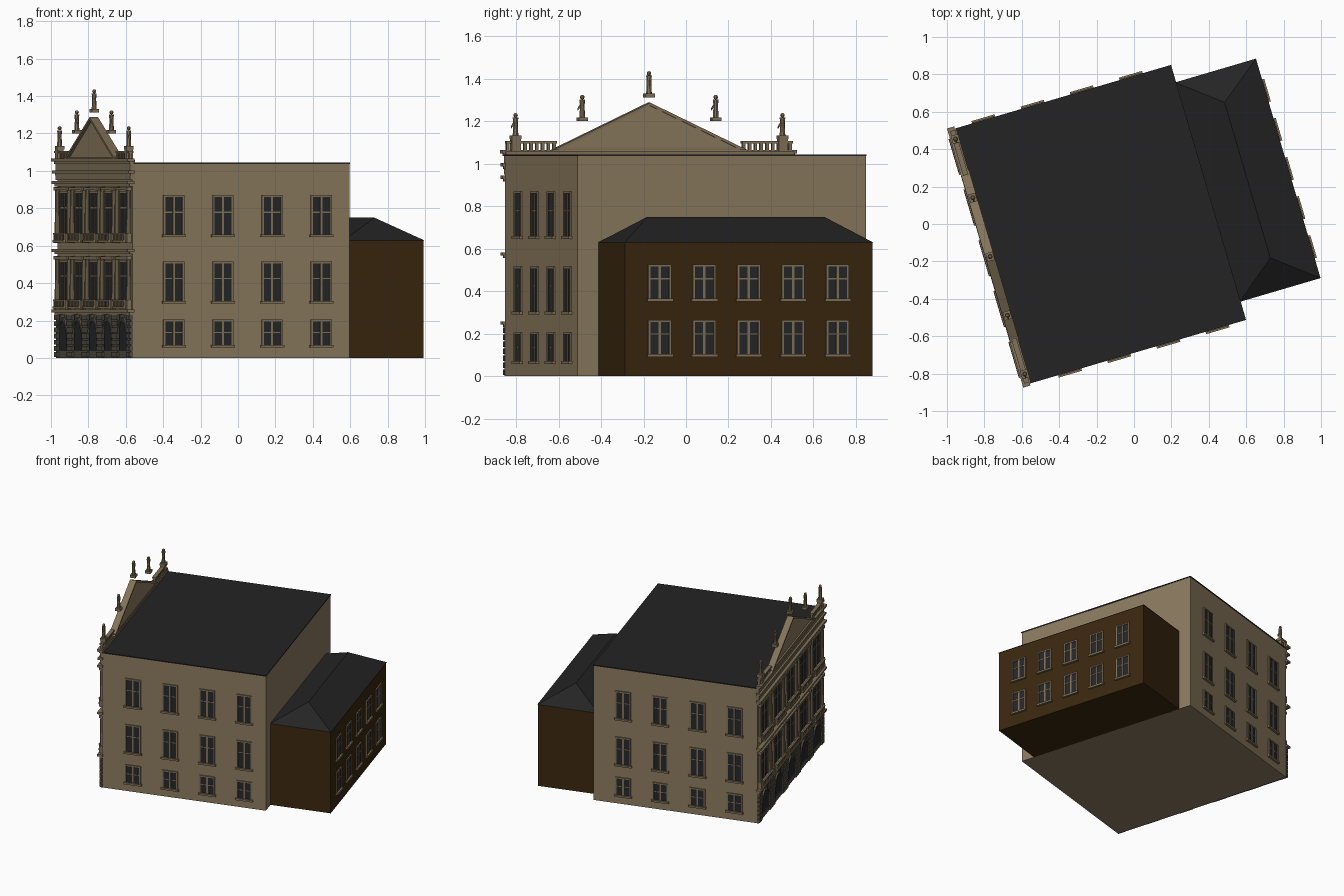
import bpy, bmesh
from math import radians, sin, cos, pi
from mathutils import Matrix, Vector

if "Cube" in bpy.data.objects:
    bpy.data.objects.remove(bpy.data.objects["Cube"])

TURN = Matrix.Rotation(radians(16.4), 4, 'Z')   # whole building stands turned


def material(name, rgb):
    m = bpy.data.materials.new(name)
    m.use_nodes = True
    m.diffuse_color = (*rgb, 1)
    m.node_tree.nodes["Principled BSDF"].inputs["Base Color"].default_value = (*rgb, 1)
    return m


SAND = material("sand_wall", (0.262, 0.198, 0.114))
TRIM = material("sand_trim", (0.225, 0.17, 0.1))
STONE = material("dark_stone", (0.085, 0.077, 0.054))
BROWN = material("brown_brick", (0.043, 0.02, 0.005))
ROOF = material("dark_roof", (0.0175, 0.0175, 0.018))
GLASS = material("dark_glass", (0.018, 0.02, 0.023))


def wall(ox, oy, tx, ty):
    """Wall space: x runs along the wall, y points outward, z is up."""
    return Matrix(((tx, ty, 0, ox), (ty, -tx, 0, oy), (0, 0, 1, 0), (0, 0, 0, 1)))


class Part:
    def __init__(self, name, mat, space=None):
        self.name, self.mat = name, mat
        self.space = space or Matrix.Identity(4)
        self.bm = bmesh.new()

    def box(self, x0, x1, y0, y1, z0, z1):
        size = Matrix.Diagonal((x1 - x0, y1 - y0, z1 - z0, 1))
        mid = Matrix.Translation(((x0 + x1) / 2, (y0 + y1) / 2, (z0 + z1) / 2))
        bmesh.ops.create_cube(self.bm, size=1, matrix=self.space @ mid @ size)

    def prism(self, pts, y0, y1):
        a, b = [[self.bm.verts.new(self.space @ Vector((x, y, z))) for x, z in pts] for y in (y0, y1)]
        self.bm.faces.new(a)
        self.bm.faces.new(b)
        for i in range(len(a)):
            j = (i + 1) % len(a)
            self.bm.faces.new((a[i], a[j], b[j], b[i]))

    def cone(self, x, y, z0, z1, r0, r1, n=10):
        bmesh.ops.create_cone(self.bm, cap_ends=True, segments=n, radius1=r0, radius2=r1, depth=z1 - z0,
                              matrix=self.space @ Matrix.Translation((x, y, (z0 + z1) / 2)))

    def ball(self, x, y, z, r):
        bmesh.ops.create_uvsphere(self.bm, u_segments=8, v_segments=6, radius=r,
                                  matrix=self.space @ Matrix.Translation((x, y, z)))

    def done(self):
        bmesh.ops.recalc_face_normals(self.bm, faces=self.bm.faces)
        me = bpy.data.meshes.new(self.name)
        self.bm.to_mesh(me)
        self.bm.free()
        me.materials.append(self.mat)
        ob = bpy.data.objects.new(self.name, me)
        bpy.context.collection.objects.link(ob)
        ob.matrix_world = TURN


def window(glass, trim, x, w, z0, z1, split, frame=0.005):
    h = w / 2
    glass.box(x - h, x + h, -0.004, 0.003, z0, z1)
    for sx in (-h, h):
        trim.box(x + sx - frame, x + sx + frame, -0.004, 0.008, z0, z1)
    trim.box(x - h - frame, x + h + frame, -0.004, 0.008, z1 - frame, z1 + frame)
    trim.box(x - 0.006, x + 0.006, -0.004, 0.006, z0, z1)
    zs = z0 + (z1 - z0) * split
    trim.box(x - h, x + h, -0.004, 0.005, zs - 0.003, zs + 0.003)
    trim.box(x - h - 0.012, x + h + 0.012, -0.004, 0.016, z0 - 0.014, z0)


# Main block and its flat roof
main = Part("main_block", SAND)
main.box(-0.783, 0.427, -0.658, 0.757, 0, 1.036)
main.done()
roof = Part("main_roof", ROOF)
roof.box(-0.783, 0.43, -0.661, 0.76, 1.036, 1.044)
roof.done()

# Rear annex with hipped roof
annex = Part("annex_block", BROWN)
annex.box(0.42, 0.871, -0.555, 0.66, 0, 0.63)
annex.done()
hip = Part("annex_roof", ROOF)
eave = [hip.bm.verts.new((x, y, 0.628)) for x, y in ((0.425, -0.559), (0.875, -0.559), (0.875, 0.664), (0.425, 0.664))]
r0, r1 = [hip.bm.verts.new((0.648, y, 0.75)) for y in (-0.38, 0.487)]
for f in ((eave[0], eave[1], r0), (eave[1], eave[2], r1, r0), (eave[2], eave[3], r1),
          (eave[3], eave[0], r0, r1), eave):
    hip.bm.faces.new(f)
hip.done()

# Windows on the two side walls and the annex rear
SIDE_ROWS = ((0.07, 0.2, 0.5), (0.305, 0.51, 0.58), (0.66, 0.865, 0.58))
ANNEX_ROWS = ((0.105, 0.26, 0.6), (0.365, 0.52, 0.6))
for label, space, xs, rows, w in (
        ("right_side", wall(0, -0.658, 1, 0), [-0.553 + 0.274 * i for i in range(4)], SIDE_ROWS, 0.105),
        ("left_side", wall(-0.345, 0.757, -1, 0), [-0.553 + 0.274 * i for i in range(4)], SIDE_ROWS, 0.105),
        ("annex", wall(0.871, 0, 0, 1), [-0.386 + 0.218 * i for i in range(5)], ANNEX_ROWS, 0.102)):
    glass = Part(label + "_window_glass", GLASS, space)
    trim = Part(label + "_window_frames", TRIM, space)
    for x in xs:
        for z0, z1, split in rows:
            window(glass, trim, x, w, z0, z1, split)
    glass.done()
    trim.done()

# Decorated facade: five bays
FACE = wall(-0.783, 0.05, 0, 1) @ Matrix.Diagonal((1, -1, 1, 1))
if (FACE.to_3x3() @ Vector((0, 1, 0))).x > 0:
    FACE = FACE @ Matrix.Diagonal((1, -1, 1, 1))
BAYS = [0.283 * i for i in range(-2, 3)]
HALF = 0.708


def arc(x, z, r):
    return [(x + r * cos(pi * i / 10), z + r * sin(pi * i / 10)) for i in range(11)]


# Rusticated ground floor with arches
ground = Part("ground_floor_stone", STONE, FACE)
ground.box(-HALF, HALF, -0.004, 0.008, 0, 0.24)
arches = Part("ground_floor_arches", GLASS, FACE)
for x in BAYS:
    arches.prism([(x - 0.07, 0.04), (x + 0.07, 0.04)] + arc(x, 0.13, 0.07), 0.004, 0.011)
    ground.prism(arc(x, 0.13, 0.088) + arc(x, 0.13, 0.07)[::-1], 0.004, 0.02)
    ground.box(x - 0.015, x + 0.015, 0.004, 0.026, 0.195, 0.235)
for i in range(6):
    x = -HALF + 0.283 * i * HALF * 2 / 1.415
    a, b = max(x - 0.055, -HALF - 0.004), min(x + 0.055, HALF + 0.004)
    for k in range(7):
        ground.box(a, b, -0.004, 0.018, 0.005 + k * 0.033, 0.031 + k * 0.033)
ground.done()
arches.done()

# Upper windows, hoods, balconies and columns
glass = Part("facade_window_glass", GLASS, FACE)
trim = Part("facade_window_frames", TRIM, FACE)
balcony = Part("facade_balconies", TRIM, FACE)
columns = Part("facade_columns", TRIM, FACE)
for floor, top in ((0.265, 0.515), (0.62, 0.885)):
    for x in BAYS:
        window(glass, trim, x, 0.15, floor + 0.03, top, 0.65)
        trim.box(x - 0.095, x + 0.095, 0, 0.024, top + 0.012, top + 0.026)
        balcony.box(x - 0.1, x + 0.1, 0, 0.04, floor - 0.002, floor + 0.01)
        balcony.box(x - 0.1, x + 0.1, 0.026, 0.038, floor + 0.04, floor + 0.048)
        for k in range(8):
            bx = x - 0.094 + k * 0.0269
            balcony.box(bx - 0.005, bx + 0.005, 0.028, 0.036, floor + 0.01, floor + 0.04)
    for i in range(6):
        x = -0.7075 + 0.283 * i
        for dx in (-0.03, 0.03):
            if abs(x + dx) < HALF:
                columns.box(x + dx - 0.02, x + dx + 0.02, 0, 0.026, floor - 0.005, floor + 0.045)
                columns.cone(x + dx, 0.01, floor + 0.045, top + 0.01, 0.015, 0.012)
                columns.box(x + dx - 0.018, x + dx + 0.018, 0, 0.026, top + 0.01, top + 0.03)
for p in (glass, trim, balcony, columns):
    p.done()

# Cornices and parapet
cornice = Part("facade_cornices", TRIM, FACE)
for z, d in ((0.25, 0.03), (0.575, 0.03), (0.937, 0.03), (0.995, 0.026), (1.057, 0.032)):
    cornice.box(-HALF - 0.014, HALF + 0.014, -0.008, d, z - 0.008, z + 0.008)
    cornice.box(-HALF - 0.006, HALF + 0.006, -0.006, d - 0.014, z - 0.02, z - 0.008)
cornice.box(-HALF, HALF, -0.015, 0.012, 0.95, 1.057)
cornice.done()

# Pediment with raking cornice
ped = Part("pediment", SAND, FACE)
ped.prism([(-0.455, 1.06), (0.455, 1.06), (0, 1.275)], -0.012, 0.014)
ped.done()
rake = Part("pediment_cornice", TRIM, FACE)
for s in (-1, 1):
    rake.prism([(s * 0.475, 1.065), (s * 0.445, 1.065), (0, 1.273), (0, 1.287)], -0.018, 0.03)
rake.box(-0.46, 0.46, -0.016, 0.026, 1.064, 1.075)
rake.done()

# Balustrades beside the pediment
bal = Part("roof_balustrade", TRIM, FACE)
for s in (-1, 1):
    a, b = sorted((s * 0.455, s * 0.703))
    bal.box(a, b, -0.008, 0.02, 1.095, 1.106)
    for k in range(9):
        x = a + 0.01 + k * 0.0285
        bal.box(x - 0.007, x + 0.007, -0.002, 0.014, 1.06, 1.096)
    bal.box(s * 0.655 - 0.022, s * 0.655 + 0.022, -0.012, 0.022, 1.06, 1.118)
bal.done()

# Roofline statues
statues = Part("roof_statues", TRIM, FACE)
for i, z in enumerate((1.115, 1.2, 1.312, 1.2, 1.115)):
    x, y = 0.3275 * (i - 2), 0.004
    statues.box(x - 0.023, x + 0.023, y - 0.02, y + 0.02, z, z + 0.018)
    statues.cone(x, y, z + 0.018, z + 0.075, 0.014, 0.011, 8)
    statues.cone(x, y, z + 0.07, z + 0.102, 0.011, 0.014, 8)
    statues.ball(x, y, z + 0.113, 0.011)
    if i != 2:
        statues.prism([(x, z + 0.098), (x - 0.022, z + 0.06), (x - 0.022, z + 0.05), (x, z + 0.08)], y - 0.004, y + 0.004)
statues.done()
